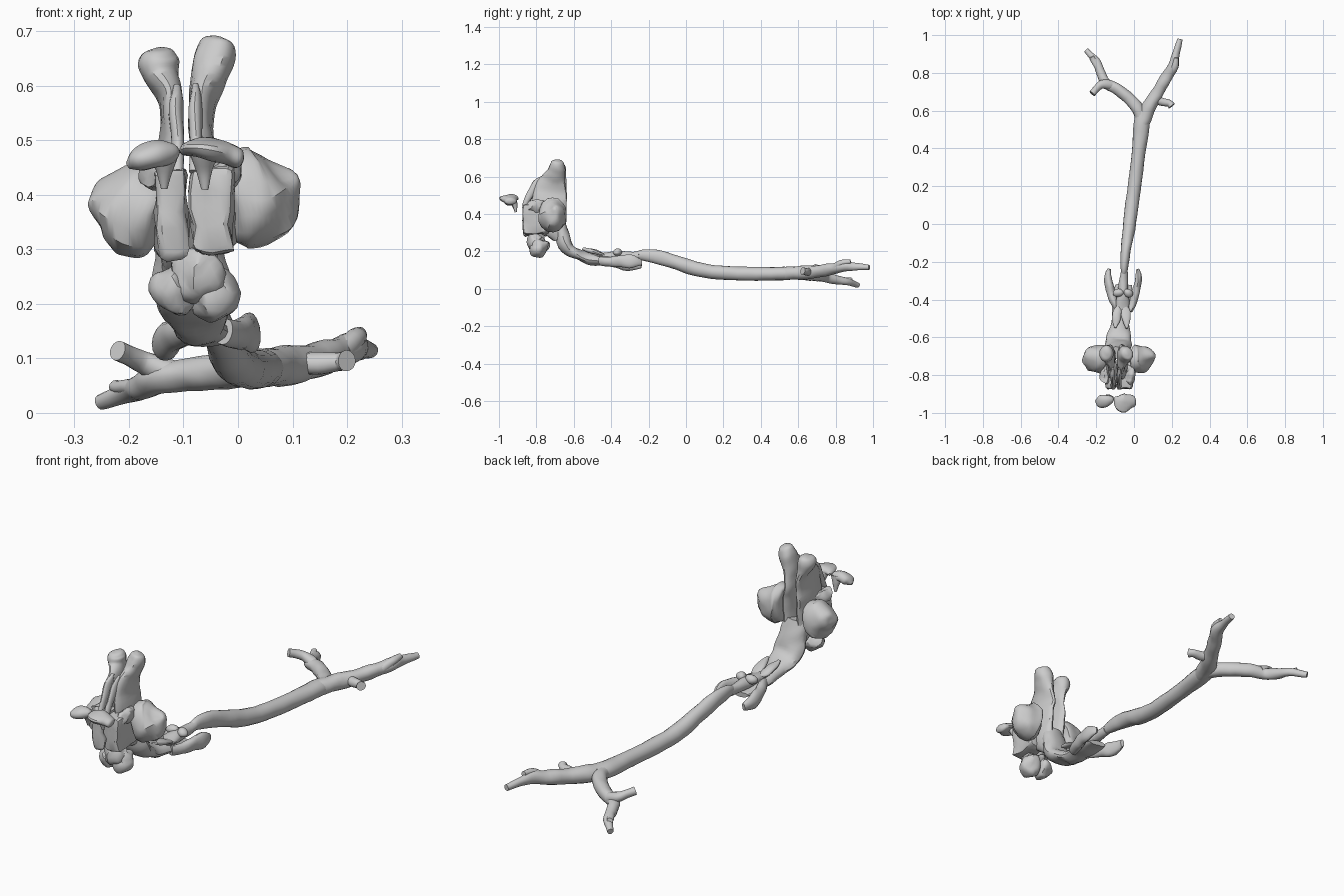
import bpy, bmesh, math
from mathutils import Vector, noise

X, Y, Z = Vector((1, 0, 0)), Vector((0, 1, 0)), Vector((0, 0, 1))


def finish(name, bm, lump=0.0, freq=18):
    # organic unevenness, then smooth shading with creases kept
    for v in bm.verts:
        v.co += noise.noise_vector(v.co * freq) * lump
    bmesh.ops.recalc_face_normals(bm, faces=bm.faces)
    for f in bm.faces:
        f.smooth = True
    for e in bm.edges:
        if len(e.link_faces) == 2 and e.calc_face_angle(0) > math.radians(35):
            e.smooth = False
    me = bpy.data.meshes.new(name)
    bm.to_mesh(me)
    bm.free()
    ob = bpy.data.objects.new(name, me)
    bpy.context.collection.objects.link(ob)
    return ob


def spline(p, steps):
    # Catmull-Rom through 5-value sections (x, y, z, half width, half depth)
    out = []
    for i in range(len(p) - 1):
        a, b, c, d = p[max(i - 1, 0)], p[i], p[i + 1], p[min(i + 2, len(p) - 1)]
        for k in range(steps):
            t = k / steps
            out.append([0.5 * (2 * q + (r - o) * t + (2 * o - 5 * q + 4 * r - s) * t * t
                               + (3 * q - o - 3 * r + s) * t ** 3)
                        for o, q, r, s in zip(a, b, c, d)])
    return out + [list(p[-1])]


def tube(name, pts, ref=X, lump=0.004, sides=16, steps=4, freq=18):
    # loft of elliptical rings along a path; first radius lies along ref
    s = spline([p if len(p) == 5 else (*p, p[3]) for p in pts], steps)
    bm, rings = bmesh.new(), []
    for i, q in enumerate(s):
        t = (Vector(s[min(i + 1, len(s) - 1)][:3]) - Vector(s[max(i - 1, 0)][:3])).normalized()
        u = (ref - t * ref.dot(t)).normalized()
        w = t.cross(u)
        rings.append([bm.verts.new(Vector(q[:3])
                      + u * max(q[3], .002) * math.cos(2 * math.pi * k / sides)
                      + w * max(q[4], .002) * math.sin(2 * math.pi * k / sides))
                      for k in range(sides)])
    for a, b in zip(rings, rings[1:]):
        for k in range(sides):
            j = (k + 1) % sides
            bm.faces.new((a[k], a[j], b[j], b[k]))
    bm.faces.new(rings[0])
    bm.faces.new(rings[-1])
    return finish(name, bm, lump, freq)


def blob(name, c, r, lump=0.012, freq=18):
    bm = bmesh.new()
    bmesh.ops.create_icosphere(bm, subdivisions=3, radius=1)
    for v in bm.verts:
        v.co = Vector([a + b * q for a, b, q in zip(c, r, v.co)])
    return finish(name, bm, lump, freq)


def block(name, lo, hi, lump=0.012):
    # rounded box between two corners
    bm = bmesh.new()
    bmesh.ops.create_cube(bm, size=1)
    for v in bm.verts:
        v.co = Vector([(a + b) / 2 + (b - a) * q for a, b, q in zip(lo, hi, v.co)])
    bmesh.ops.bevel(bm, geom=bm.edges[:], offset=.014, segments=2, affect='EDGES', profile=.5)
    bmesh.ops.subdivide_edges(bm, edges=[e for e in bm.edges if e.calc_length() > .03],
                              cuts=3, use_grid_fill=True)
    return finish(name, bm, lump, 25)


# windpipe
tube("windpipe", [(-.055, -.27, .175, .014, .02), (-.052, -.23, .18, .02, .03),
                  (-.045, -.15, .17, .026, .037), (-.03, -.05, .14, .032, .038),
                  (-.018, .05, .108, .035, .037), (0, .18, .087, .035, .037),
                  (.025, .38, .08, .037, .037), (.04, .52, .082, .042, .036),
                  (.047, .6, .083, .035, .03)], lump=.003)

# bronchi and their side stubs
tube("right_bronchus", [(.042, .52, .082, .034), (.075, .61, .085, .037), (.12, .69, .092, .034),
                        (.17, .775, .105, .031), (.208, .84, .118, .028), (.222, .9, .118, .02),
                        (.243, .98, .115, .013)], ref=Z, lump=.005)
tube("right_bronchus_upper_stub", [(.19, .79, .11, .022), (.215, .83, .135, .018),
                                   (.225, .88, .145, .012)], ref=Z)
tube("right_bronchus_side_stub", [(.11, .66, .09, .02), (.15, .645, .09, .021),
                                  (.185, .64, .093, .018), (.2, .625, .095, .02)], ref=Z)
tube("left_bronchus", [(.04, .54, .082, .03), (.025, .605, .08, .034), (-.035, .675, .075, .032),
                       (-.1, .72, .07, .029), (-.15, .745, .062, .027), (-.175, .8, .05, .024),
                       (-.2, .86, .038, .02), (-.25, .92, .018, .014)], ref=Z, lump=.005)
tube("left_bronchus_side_stub", [(-.125, .735, .072, .026), (-.17, .74, .092, .022),
                                 (-.2, .715, .106, .018), (-.222, .69, .115, .018)], ref=Z)
tube("left_bronchus_lower_stub", [(-.175, .8, .05, .016), (-.21, .86, .046, .015),
                                  (-.225, .885, .05, .012)], ref=Z)

# throat, flattened, bending from the nasal cavity down to the voice box
tube("throat", [(-.095, -.68, .36, .055, .03), (-.09, -.665, .29, .065, .042),
                (-.082, -.635, .22, .072, .036), (-.077, -.58, .182, .062, .03),
                (-.073, -.52, .162, .046, .028), (-.068, -.46, .15, .05, .024),
                (-.06, -.38, .14, .058, .018), (-.057, -.32, .135, .045, .012)], lump=.008)

# voice box with side pouches and upper bumps
tube("voice_box", [(-.068, -.5, .18, .012), (-.065, -.46, .175, .03, .016),
                   (-.06, -.4, .175, .034, .022), (-.056, -.33, .175, .026, .025),
                   (-.053, -.25, .175, .018, .025)], lump=.005)
for side, dx in (("left", -1), ("right", 1)):
    cx = -.056
    tube(side + "_side_pouch", [(cx + dx * .03, -.46, .15, .018, .022),
                                (cx + dx * .058, -.39, .145, .022, .028),
                                (cx + dx * .074, -.33, .14 + dx * .008, .02, .034),
                                (cx + dx * .08, -.275, .137 + dx * .008, .019, .03),
                                (cx + dx * .072, -.24, .135 + dx * .008, .009, .018)], lump=.007)
    blob(side + "_voice_fold_bump", (cx + dx * .027, -.365, .195), (.026, .022, .018), .006)
    tube(side + "_tongue_root_flap", [(-.068 + dx * .03, -.55, .215, .006),
                                      (-.068 + dx * .027, -.51, .203, .02, .012),
                                      (-.066 + dx * .02, -.46, .187, .022, .01),
                                      (-.066 + dx * .016, -.43, .18, .008)], lump=.006)

# nasal passages, two thin tall plates ending in round nostril knobs
tube("left_nasal_passage", [(-.115, -.675, .27, .025, .035), (-.122, -.71, .34, .027, .065),
                            (-.125, -.728, .45, .023, .09), (-.122, -.725, .52, .019, .088),
                            (-.125, -.705, .575, .023, .068), (-.14, -.69, .615, .032, .05),
                            (-.146, -.686, .645, .037, .042), (-.146, -.686, .664, .026, .028),
                            (-.146, -.686, .671, .006)], lump=.006)
tube("right_nasal_passage", [(-.065, -.675, .27, .025, .035), (-.058, -.71, .34, .027, .065),
                             (-.058, -.728, .45, .026, .09), (-.068, -.725, .52, .022, .088),
                             (-.064, -.71, .575, .026, .07), (-.052, -.694, .62, .035, .05),
                             (-.042, -.688, .655, .038, .042), (-.038, -.686, .682, .028, .03),
                             (-.036, -.686, .692, .006)], lump=.006)

# cells between the eyes: blocks in front with ragged rims
block("left_front_cells", (-.15, -.872, .285), (-.095, -.73, .452))
block("right_front_cells", (-.087, -.872, .295), (-.008, -.73, .452))
blob("left_outer_cell", (-.15, -.8, .44), (.026, .055, .03), .014, 30)
blob("right_outer_cell", (-.018, -.8, .445), (.026, .055, .03), .014, 30)
for side, x in (("left", -.113), ("right", -.078)):
    tube(side + "_upper_ridge", [(x, -.865, .44, .012), (x, -.835, .5, .012, .02),
                                 (x, -.795, .56, .013, .025), (x, -.765, .6, .006)], lump=.004)

# cheek cavities, bulging outwards
tube("left_cheek_cavity", [(-.27, -.695, .385, .008), (-.262, -.697, .385, .03, .035),
                           (-.235, -.702, .385, .058, .062), (-.2, -.71, .376, .074, .086),
                           (-.17, -.715, .365, .076, .084), (-.152, -.715, .36, .06, .07),
                           (-.142, -.715, .36, .02)], ref=Y, lump=.012)
tube("right_cheek_cavity", [(.112, -.695, .425, .008), (.104, -.697, .42, .024, .026),
                            (.075, -.702, .405, .056, .064), (.04, -.71, .395, .074, .09),
                            (.012, -.715, .393, .076, .094), (-.008, -.715, .39, .06, .078),
                            (-.018, -.715, .39, .02)], ref=Y, lump=.012)

# rear cavity beneath the front cells
blob("rear_cavity_centre", (-.078, -.80, .255), (.055, .05, .05), .02, 22)
blob("rear_cavity_left", (-.115, -.785, .225), (.04, .05, .05), .016, 25)
blob("rear_cavity_right", (-.045, -.785, .22), (.042, .05, .05), .016, 25)

# forehead cavities, floating in front, each with a hanging tail
tube("left_forehead_cavity", [(-.112, -.915, .475, .006), (-.125, -.925, .476, .025, .018),
                              (-.155, -.937, .475, .036, .025), (-.185, -.94, .466, .032, .022),
                              (-.205, -.935, .455, .006)], ref=Y, lump=.007)
tube("right_forehead_cavity", [(-.1, -.915, .48, .006), (-.085, -.93, .484, .034, .016),
                               (-.055, -.945, .486, .052, .02), (-.018, -.94, .474, .036, .018),
                               (.003, -.937, .466, .026, .016), (.012, -.935, .464, .006)],
     ref=Y, lump=.007)
for side, x in (("left", -.135), ("right", -.06)):
    tube(side + "_forehead_tail", [(x, -.925, .48, .03, .022), (x, -.915, .445, .016, .014),
                                   (x, -.91, .41, .006)], lump=.004)
